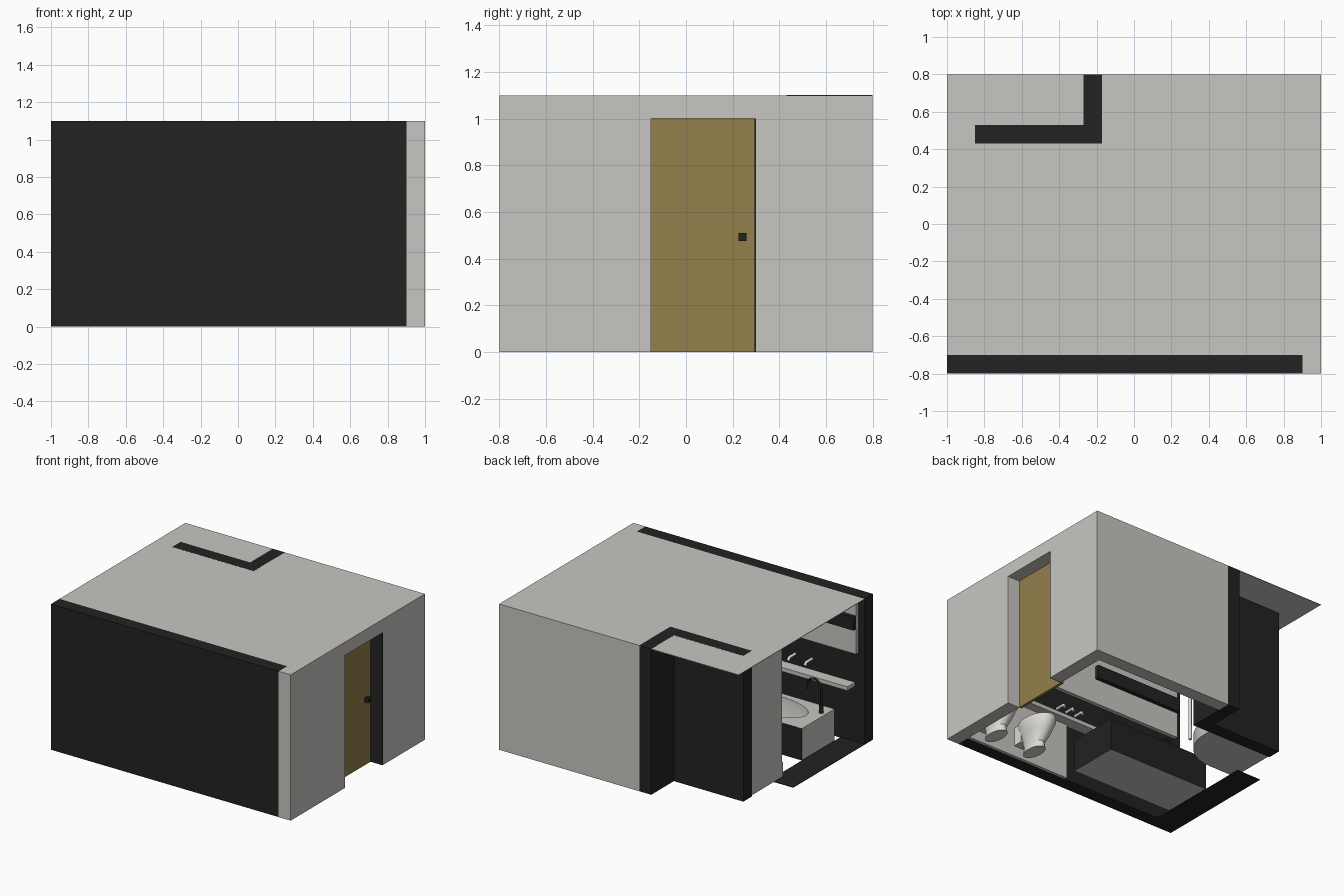
import bpy, bmesh, math
from mathutils import Vector

if "Cube" in bpy.data.objects:
    bpy.data.objects.remove(bpy.data.objects["Cube"])


def mat(name, c):
    m = bpy.data.materials.new(name)
    m.diffuse_color = (*c, 1)
    m.use_nodes = True
    m.node_tree.nodes["Principled BSDF"].inputs["Base Color"].default_value = m.diffuse_color
    return m


LIGHT = mat("light_plaster", (0.58, 0.565, 0.535))
BLACK = mat("black_tile", (0.016, 0.016, 0.016))
WOOD = mat("door_wood", (0.30, 0.21, 0.07))
WHITE = mat("white_ceramic", (0.72, 0.71, 0.67))


def finish(name, bm, mats, smooth=False):
    bmesh.ops.recalc_face_normals(bm, faces=bm.faces)
    me = bpy.data.meshes.new(name)
    bm.to_mesh(me)
    bm.free()
    o = bpy.data.objects.new(name, me)
    bpy.context.collection.objects.link(o)
    for m in mats:
        me.materials.append(m)
    if smooth:
        bpy.ops.object.select_all(action='DESELECT')
        o.select_set(True)
        bpy.context.view_layer.objects.active = o
        bpy.ops.object.shade_smooth_by_angle(angle=math.radians(40))
    return o


def box(name, x, y, z, m):
    return prism(name, [(x[0], y[0]), (x[1], y[0]), (x[1], y[1]), (x[0], y[1])], z, m)


def prism(name, pts, z, m, smooth=False):
    bm = bmesh.new()
    f = bm.faces.new([bm.verts.new((p[0], p[1], z[0])) for p in pts])
    r = bmesh.ops.extrude_face_region(bm, geom=[f])
    vs = [v for v in r["geom"] if isinstance(v, bmesh.types.BMVert)]
    bmesh.ops.translate(bm, verts=vs, vec=(0, 0, z[1] - z[0]))
    return finish(name, bm, [m], smooth)


def loft(name, rings, m, n=24):
    """Elliptical rings (cx, cy, z, rx, ry) joined into a smooth body."""
    bm = bmesh.new()
    loops = [[bm.verts.new((cx + rx * math.cos(2 * math.pi * i / n),
                            cy + ry * math.sin(2 * math.pi * i / n), z))
              for i in range(n)] for cx, cy, z, rx, ry in rings]
    for a, b in zip(loops, loops[1:]):
        for i in range(n):
            j = (i + 1) % n
            bm.faces.new((a[i], a[j], b[j], b[i]))
    bm.faces.new(loops[0])
    bm.faces.new(loops[-1])
    return finish(name, bm, [m], True)


def tube(name, pts, r, m):
    cu = bpy.data.curves.new(name, 'CURVE')
    cu.dimensions = '3D'
    cu.bevel_depth = r
    cu.bevel_resolution = 2
    cu.use_fill_caps = True
    s = cu.splines.new('POLY')
    s.points.add(len(pts) - 1)
    for p, q in zip(s.points, pts):
        p.co = (*q, 1)
    cu.materials.append(m)
    o = bpy.data.objects.new(name, cu)
    bpy.context.collection.objects.link(o)
    return o


def cut(o, cutter):
    md = o.modifiers.new("cut", 'BOOLEAN')
    md.operation = 'DIFFERENCE'
    md.object = cutter
    md.solver = 'EXACT'
    cutter.hide_render = True
    cutter.hide_viewport = True


# Room shell
H = 1.1
box("front_wall", (-1, 0.9), (-0.8, -0.7), (0, H), BLACK)
box("right_wall_front", (0.9, 1), (-0.8, -0.15), (0, H), LIGHT)
box("right_wall_back", (0.9, 1), (0.3, 0.8), (0, H), LIGHT)
box("door_lintel", (0.9, 1), (-0.15, 0.3), (1, H), LIGHT)
box("black_door_jamb", (0.9, 0.999), (0.294, 0.3), (0, 1), BLACK)
box("back_wall", (-0.17, 0.9), (0.7, 0.8), (0, H), LIGHT)
prism("corner_wall", [(-0.17, 0.8), (-0.27, 0.8), (-0.27, 0.53), (-0.85, 0.53),
                      (-0.85, 0.43), (-0.17, 0.43)], (0, H + 0.0004), BLACK)
box("ceiling", (-1, 0.9), (-0.7, 0.8), (H - 0.004, H), LIGHT)
box("floor_strip", (-1, -0.8), (-0.7, 0.15), (0, 0.004), BLACK)

# Door
box("door", (0.88, 0.9), (-0.15, 0.3), (0, 1), WOOD)
for s, x in (("outer", (0.9, 0.93)), ("inner", (0.85, 0.88))):
    box(s + "_door_knob", x, (0.225, 0.26), (0.475, 0.51), BLACK)

# Front wall lining, ledge and high niche
box("upper_wall_panel", (-0.95, 0.9), (-0.7, -0.67), (0.68, H - 0.004), LIGHT)
box("lower_wall_panel", (0.03, 0.9), (-0.7, -0.68), (0, 0.42), LIGHT)
box("wall_ledge", (-0.92, 0.9), (-0.7, -0.61), (0.42, 0.45), LIGHT)
box("high_window", (-0.95, -0.22), (-0.67, -0.64), (0.87, 0.97), BLACK)

# Bathtub: light deck and end, black long side and inner end
tub = box("bathtub", (-0.82, 0.03), (-0.6, -0.21), (0.02, 0.26), LIGHT)
tub.data.materials.append(BLACK)
for f in tub.data.polygons:
    if f.normal.x > 0.5 or f.normal.y > 0.5:
        f.material_index = 1
cut(tub, loft("tub_cutter", [(-0.4, -0.405, 0.07, 0.24, 0.10),
                             (-0.4, -0.405, 0.12, 0.29, 0.13),
                             (-0.4, -0.405, 0.30, 0.33, 0.155)], LIGHT, 40))

# Swan neck tub tap
arc = [(-0.72 - 0.06 * math.cos(a * math.pi / 8), -0.5, 0.44 + 0.06 * math.sin(a * math.pi / 8))
       for a in range(9)]
tube("tub_tap", [(-0.78, -0.5, 0.26)] + arc + [(-0.66, -0.5, 0.41)], 0.008, BLACK)
loft("tub_tap_base", [(-0.78, -0.5, 0.26, 0.016, 0.016), (-0.78, -0.5, 0.32, 0.016, 0.016)], BLACK, 16)

# Small wall taps above the ledge
for i, x in enumerate((0.1, 0.02, -0.06, -0.42, -0.56)):
    tube(f"wall_tap_{i}", [(x, -0.7, 0.53), (x, -0.63, 0.53), (x, -0.62, 0.51)], 0.011, WHITE)

# Toilet and bidet, facing the back
for name, x in (("bidet", 0.43), ("toilet", 0.77)):
    loft(name + "_bowl", [(x, -0.55, 0.0, 0.055, 0.10), (x, -0.55, 0.05, 0.05, 0.09),
                          (x, -0.53, 0.12, 0.08, 0.13), (x, -0.52, 0.19, 0.105, 0.16),
                          (x, -0.52, 0.22, 0.105, 0.16), (x, -0.52, 0.22, 0.08, 0.13),
                          (x, -0.52, 0.15, 0.05, 0.08)], WHITE)
    box(name + "_back", (x - 0.07, x + 0.07), (-0.68, -0.61), (0.08, 0.22), WHITE)
loft("toilet_lid", [(0.77, -0.52, 0.222, 0.108, 0.163), (0.77, -0.52, 0.24, 0.10, 0.155)], WHITE)

# Shower: rounded tray, side screen and rail
def tray_outline(x0, x1, y0, y1, r):
    corner = [(x1 - r + r * math.cos(t * math.pi / 24), y0 + r - r * math.sin(t * math.pi / 24))
              for t in range(13)]
    return [(x1, y1)] + corner + [(x0, y0), (x0, y1)]


tray = prism("shower_tray", tray_outline(-0.85, -0.32, 0.06, 0.43, 0.3), (0.01, 0.12), LIGHT, True)
cut(tray, prism("tray_cutter", tray_outline(-0.81, -0.36, 0.10, 0.40, 0.25), (0.07, 0.2), LIGHT))
box("shower_screen", (-0.85, -0.84), (0.07, 0.43), (0.12, H - 0.004), LIGHT)
tube("shower_rail", [(-0.3, 0.24, 0.02), (-0.3, 0.24, H - 0.005)], 0.012, WHITE)
